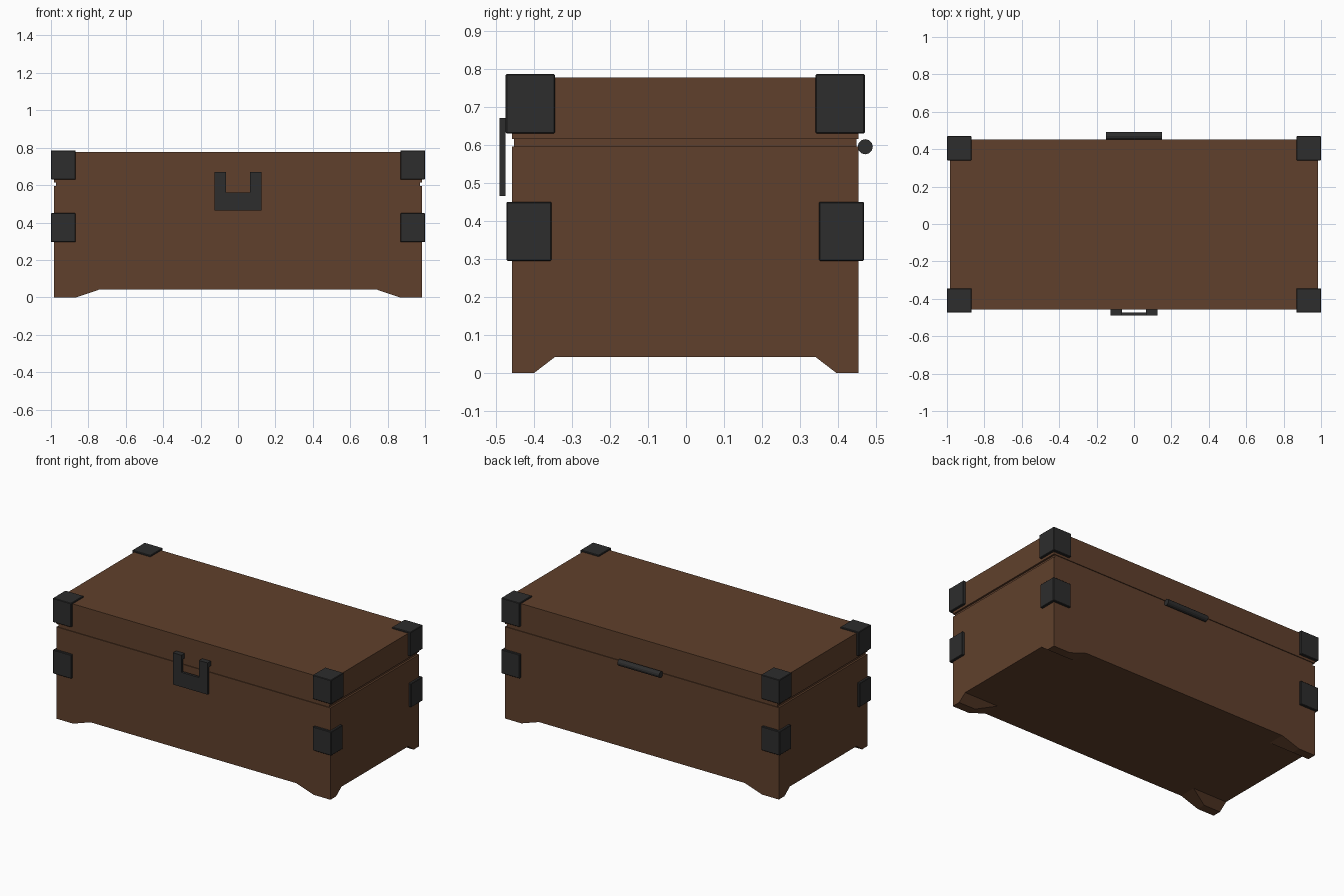
import bpy, bmesh, math

if "Cube" in bpy.data.objects:
    bpy.data.objects.remove(bpy.data.objects["Cube"])


def material(name, rgb):
    m = bpy.data.materials.new(name)
    m.diffuse_color = (*rgb, 1)
    m.use_nodes = True
    m.node_tree.nodes["Principled BSDF"].inputs["Base Color"].default_value = m.diffuse_color
    return m


WOOD = material("brown wood", (0.117, 0.051, 0.025))
IRON = material("dark iron", (0.026, 0.026, 0.026))


def finish(name, bm, mat):
    bmesh.ops.recalc_face_normals(bm, faces=bm.faces)
    me = bpy.data.meshes.new(name)
    bm.to_mesh(me)
    bm.free()
    me.materials.append(mat)
    ob = bpy.data.objects.new(name, me)
    bpy.context.collection.objects.link(ob)
    return ob


def add_box(bm, lo, hi):
    vs = bmesh.ops.create_cube(bm, size=1)["verts"]
    for v in vs:
        v.co = [(lo[i] + hi[i]) / 2 + v.co[i] * (hi[i] - lo[i]) for i in range(3)]
    return vs


def box(name, lo, hi, mat, bevel=0):
    bm = bmesh.new()
    add_box(bm, lo, hi)
    if bevel:
        bmesh.ops.bevel(bm, geom=bm.edges[:], offset=bevel, segments=1, affect='EDGES')
    return finish(name, bm, mat)


CY = -0.002          # chest centre in y
W, D = 0.985, 0.455  # chest half width and half depth

# chest body, recessed seam and lid
box("chest_body", (-W, CY - D, 0.042), (W, CY + D, 0.596), WOOD)
box("lid_seam", (-W + 0.012, CY - D + 0.005, 0.59), (W - 0.012, CY + D - 0.005, 0.62), WOOD)
box("lid", (-W, CY - D, 0.615), (W, CY + D, 0.777), WOOD)

for sx in (-1, 1):
    for sy in (-1, 1):
        tag = ("left" if sx < 0 else "right") + ("_front" if sy < 0 else "_back")
        # tapered corner foot
        bm = bmesh.new()
        rings = []
        for z, xi, yi in ((0, 0.865, 0.398), (0.042, 0.74, 0.343)):
            rings.append([bm.verts.new((sx * x, CY + sy * y, z))
                          for x, y in ((W, D), (xi, D), (xi, yi), (W, yi))])
        bm.faces.new(rings[0])
        for i in range(4):
            j = (i + 1) % 4
            bm.faces.new((rings[0][i], rings[0][j], rings[1][j], rings[1][i]))
        finish("foot_" + tag, bm, WOOD)

        # iron corner guards on lid and body
        for part, z0, z1, yi, yo in (("lid_guard_", 0.63, 0.786, 0.342, 0.472),
                                     ("body_guard_", 0.295, 0.45, 0.351, 0.47)):
            xs = sorted((sx * 0.868, sx * 1.0))
            ys = sorted((CY + sy * yi, CY + sy * yo))
            box(part + tag, (xs[0], ys[0], z0), (xs[1], ys[1], z1), IRON, 0.003)

# U-shaped front latch with tabs reaching back to the lid
outline = [(-0.125, 0.465), (0.125, 0.465), (0.125, 0.671), (0.063, 0.671),
           (0.063, 0.56), (-0.063, 0.56), (-0.063, 0.671), (-0.125, 0.671)]
bm = bmesh.new()
f = bm.faces.new([bm.verts.new((x, -0.49, z)) for x, z in outline])
ext = bmesh.ops.extrude_face_region(bm, geom=[f], use_keep_orig=True)
for v in ext["geom"]:
    if isinstance(v, bmesh.types.BMVert):
        v.co.y = -0.474
for s in (-1, 1):
    xs = sorted((s * 0.063, s * 0.125))
    add_box(bm, (xs[0], -0.476, 0.64), (xs[1], -0.45, 0.671))
finish("latch", bm, IRON)

# rear hinge barrel
bpy.ops.mesh.primitive_cylinder_add(vertices=12, radius=0.02, depth=0.3,
                                    location=(0, 0.471, 0.595),
                                    rotation=(0, math.pi / 2, 0))
hinge = bpy.context.object
hinge.name = "hinge"
hinge.data.materials.append(IRON)
